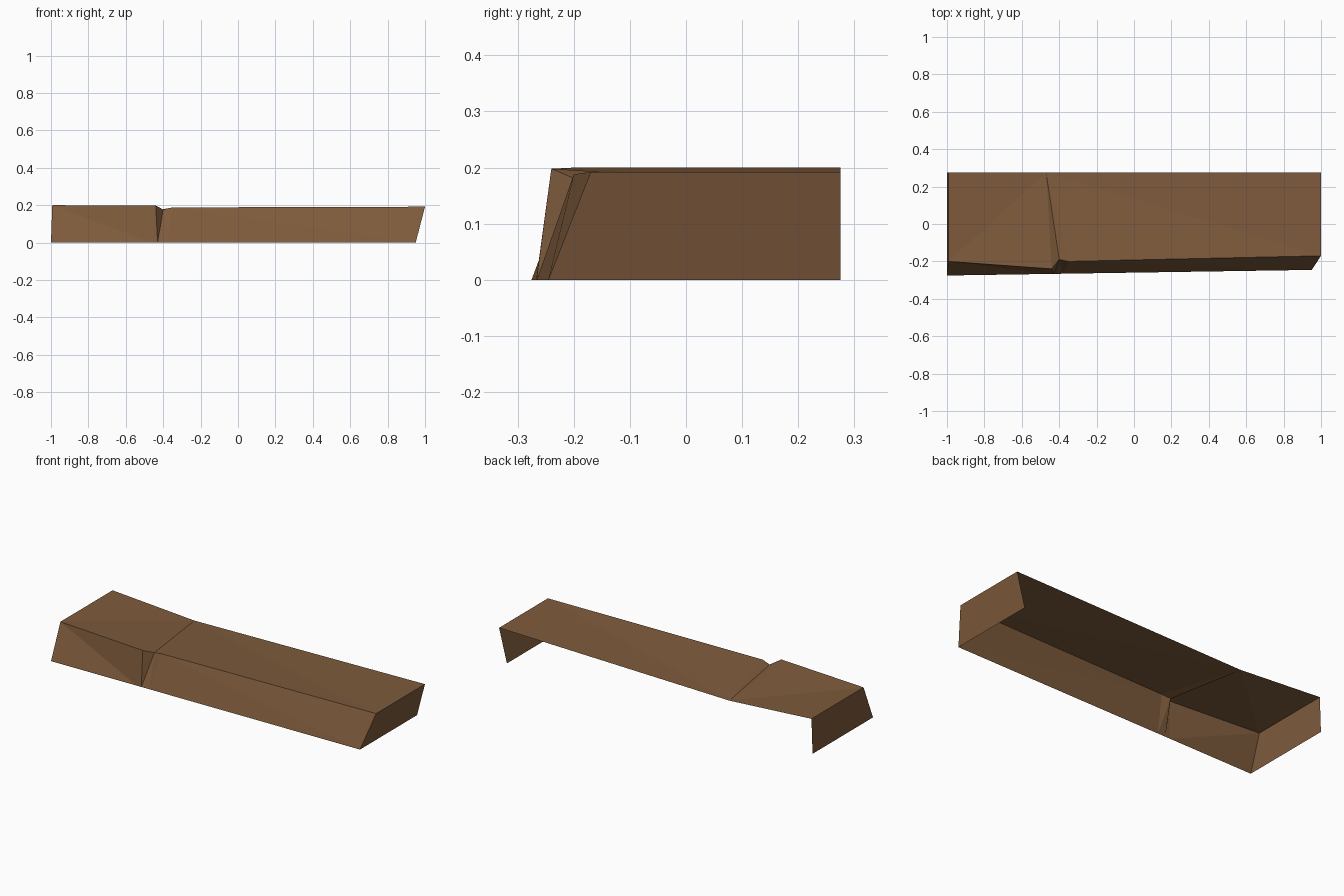
import bpy
import bmesh

cube = bpy.data.objects.get("Cube")
if cube:
    bpy.data.objects.remove(cube, do_unlink=True)

BACK = 0.275

# Single wood colour
wood = bpy.data.materials.new("brown wood")
wood.use_nodes = True
colour = (0.21, 0.105, 0.045, 1)
wood.diffuse_color = colour
wood.node_tree.nodes["Principled BSDF"].inputs["Base Color"].default_value = colour


def bottom_point(x):
    """Foot of the front wall, which runs slightly askew."""
    return (x, -0.26 + 0.0154 * x, 0)


# Front rim: end, raised peak, notch, lip, other end
rim = [(-0.993, -0.2, 0.2), (-0.44, -0.24, 0.198), (-0.4, -0.19, 0.177),
       (-0.35, -0.2, 0.188), (1, -0.17, 0.192)]
foot = [bottom_point(x) for x in (-1, -0.46, -0.43, -0.38, 0.95)]

bm = bmesh.new()
top = [bm.verts.new(p) for p in rim]
base = [bm.verts.new(p) for p in foot]

# Back corners of each end, and the sagging bend in the back edge
back_top = [bm.verts.new((p[0], BACK, p[2])) for p in (rim[0], rim[-1])]
back_base = [bm.verts.new((p[0], BACK, 0)) for p in (foot[0], foot[-1])]
bend = bm.verts.new((-0.47, BACK, 0.165))

# Top surface fans out from the bend
outline = [back_top[0], *top, back_top[1]]
for a, b in zip(outline, outline[1:]):
    bm.faces.new((bend, a, b))

# Sloping front wall
for i in range(len(top) - 1):
    bm.faces.new((base[i], base[i + 1], top[i + 1], top[i]))

# End walls; back and underside stay open
bm.faces.new((back_base[0], base[0], top[0], back_top[0]))
bm.faces.new((base[-1], back_base[1], back_top[1], top[-1]))

bmesh.ops.triangulate(bm, faces=[f for f in bm.faces if len(f.verts) > 3])
mesh = bpy.data.meshes.new("plank_shell")
bm.to_mesh(mesh)
bm.free()
mesh.materials.append(wood)
plank = bpy.data.objects.new("plank_shell", mesh)
bpy.context.collection.objects.link(plank)
